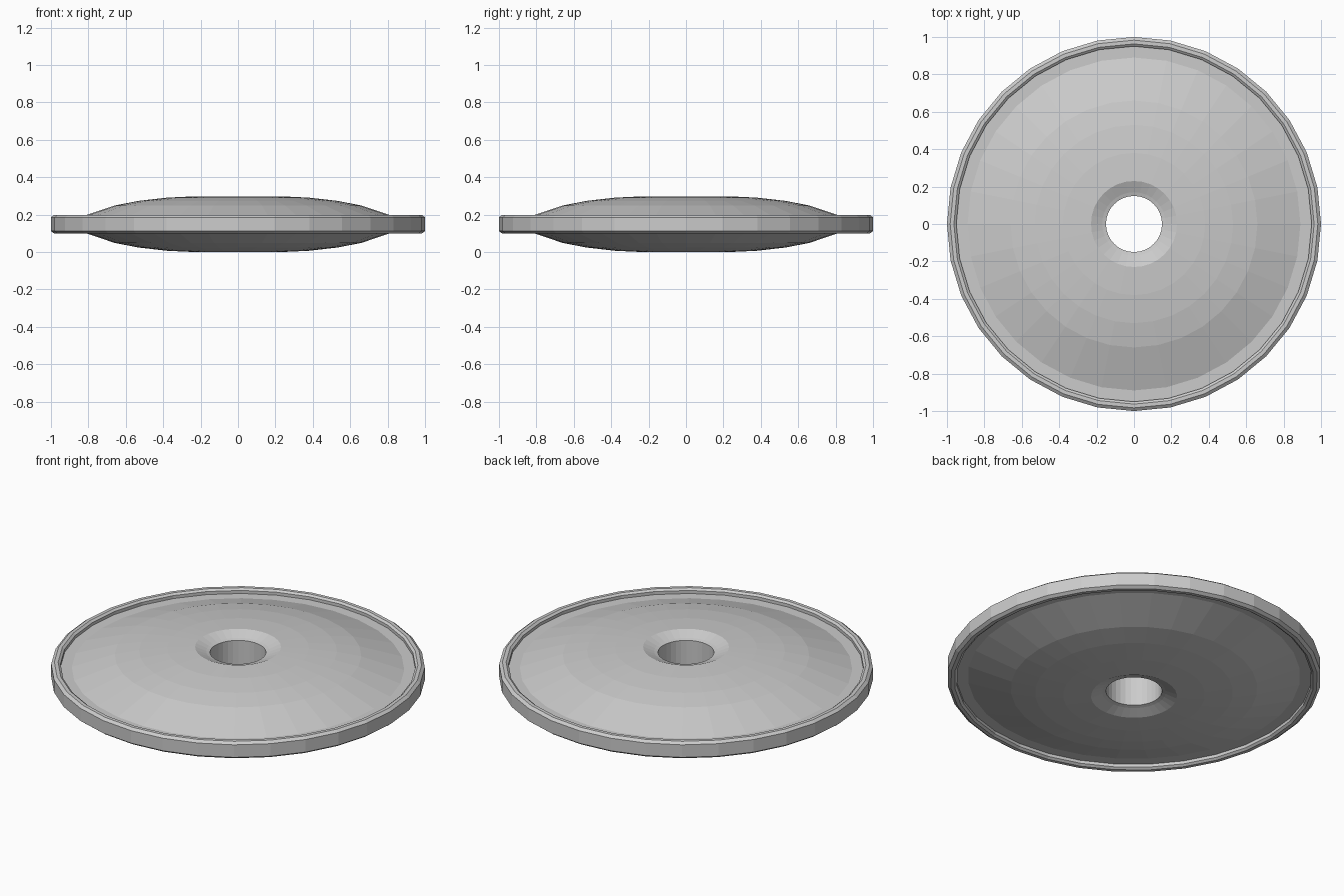
import bpy
import bmesh
from math import cos, sin, tau

cube = bpy.data.objects.get("Cube")
if cube:
    bpy.data.objects.remove(cube)

SIDES = 32
MID = 0.15  # height of the mirror plane

grey = bpy.data.materials.new("light_grey")
grey.use_nodes = True
colour = (0.6, 0.6, 0.6, 1)
grey.diffuse_color = colour
grey.node_tree.nodes["Principled BSDF"].inputs["Base Color"].default_value = colour

# Upper half of the cross-section, from the bore outward: (radius, height above middle)
bore = [(0.15, 0.118), (0.17, 0.124), (0.23, 0.149)]
dome = [(0.38, 0.142), (0.53, 0.125), (0.66, 0.1), (0.89, 0.022)]
rim = [(0.95, 0.022), (0.95, 0.04), (0.963, 0.05), (0.983, 0.05), (1.0, 0.037)]


def lathe(name, upper):
    """Spin the closed, mirrored cross-section around z."""
    section = upper + [(r, -z) for r, z in reversed(upper)]
    bm = bmesh.new()
    rings = [[bm.verts.new((r * cos(tau * i / SIDES), r * sin(tau * i / SIDES), MID + z))
              for i in range(SIDES)] for r, z in section]
    for a, b in zip(rings, rings[1:] + rings[:1]):
        for i in range(SIDES):
            j = (i + 1) % SIDES
            bm.faces.new((a[i], b[i], b[j], a[j]))
    bmesh.ops.recalc_face_normals(bm, faces=bm.faces)
    # Rest the lowest ring on the ground
    low = min(v.co.z for v in bm.verts)
    bmesh.ops.translate(bm, vec=(0, 0, -low), verts=bm.verts)
    mesh = bpy.data.meshes.new(name)
    bm.to_mesh(mesh)
    bm.free()
    mesh.materials.append(grey)
    obj = bpy.data.objects.new(name, mesh)
    bpy.context.collection.objects.link(obj)
    return obj


# Domed disc with a flared centre hole and a raised rim on both sides
lathe("domed_disc", bore + dome + rim)
